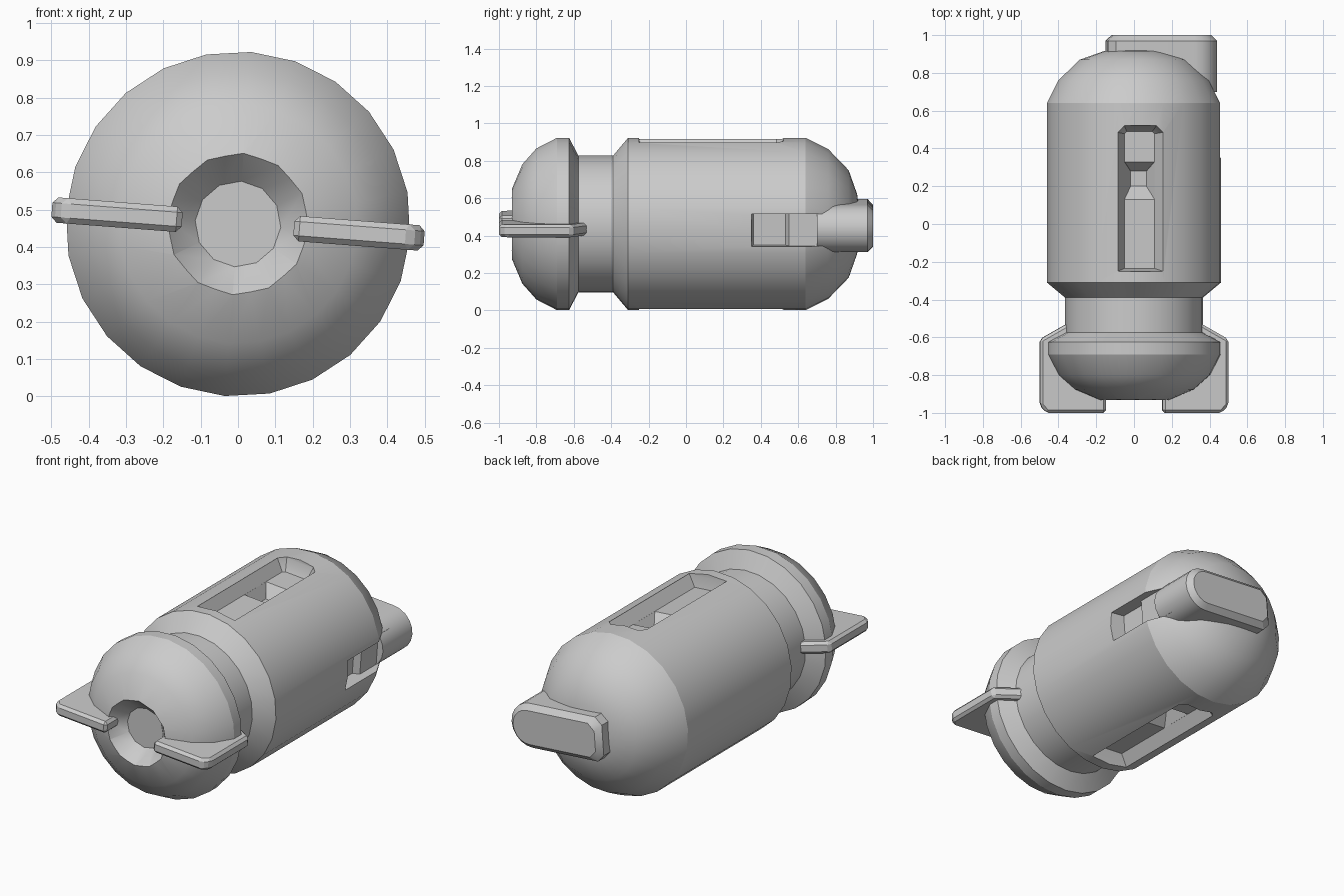
import bpy, bmesh
from math import sin, cos, pi, radians
from mathutils import Matrix, Vector

if "Cube" in bpy.data.objects:
    bpy.data.objects.remove(bpy.data.objects["Cube"])

# The whole model is rolled slightly about its long (y) axis
FRAME = Matrix.Translation((0, 0, 0.462)) @ Matrix.Rotation(radians(4.4), 4, 'Y')


def loft(name, rings, turn=0.0):
    """Skin closed rings of equal length and cap both ends."""
    mat = FRAME @ Matrix.Rotation(turn, 4, 'Y')
    bm = bmesh.new()
    vs = [[bm.verts.new(mat @ Vector(p)) for p in r] for r in rings]
    n = len(rings[0])
    for a, b in zip(vs, vs[1:]):
        for i in range(n):
            j = (i + 1) % n
            bm.faces.new((a[i], a[j], b[j], b[i]))
    bm.faces.new(vs[0])
    bm.faces.new(vs[-1])
    bmesh.ops.recalc_face_normals(bm, faces=bm.faces)
    me = bpy.data.meshes.new(name)
    bm.to_mesh(me)
    bm.free()
    ob = bpy.data.objects.new(name, me)
    bpy.context.collection.objects.link(ob)
    return ob


def lathe(name, profile, sides):
    return loft(name, [[(r * sin(2 * pi * i / sides), y, r * cos(2 * pi * i / sides))
                        for i in range(sides)] for y, r in profile])


def rect(w, y0, y1, z, c=0.001):
    """Slot outline at height z with two clipped corners at the back end."""
    return [(x, y, z) for x, y in ((-w, y0), (w, y0), (w, y1 - c),
                                   (w - c, y1), (c - w, y1), (-w, y1 - c))]


def activate(ob):
    bpy.ops.object.select_all(action='DESELECT')
    ob.select_set(True)
    bpy.context.view_layer.objects.active = ob


def cut(ob, cutter):
    m = ob.modifiers.new("cut", 'BOOLEAN')
    m.operation, m.solver, m.object = 'DIFFERENCE', 'EXACT', cutter
    activate(ob)
    bpy.ops.object.modifier_apply(modifier=m.name)
    bpy.data.objects.remove(cutter, do_unlink=True)


def smooth(ob, angle=30):
    activate(ob)
    bpy.ops.object.shade_smooth_by_angle(angle=radians(angle))


# Main shell: front dome, neck, barrel and rear dome
shell = lathe("shell", [
    (-0.95, 0.13), (-0.93, 0.19), (-0.875, 0.32), (-0.80, 0.405), (-0.69, 0.462),
    (-0.625, 0.462), (-0.575, 0.366), (-0.39, 0.366), (-0.31, 0.462), (0.64, 0.462),
    (0.76, 0.402), (0.87, 0.288), (0.915, 0.16), (0.93, 0.03)], 24)

# Conical nozzle recess in the front
cut(shell, lathe("nozzle_cutter", [(-1.01, 0.265), (-0.85, 0.115)], 12))

# Long slots in top and bottom, each with a deeper pit
for turn in (0, pi):
    cut(shell, loft("slot_cutter", [rect(0.08, -0.235, 0.49, 0.38, 0.012),
                                    rect(0.12, -0.25, 0.52, 0.444, 0.035),
                                    rect(0.125, -0.255, 0.525, 0.55, 0.035)], turn))
    cut(shell, loft("pit_cutter", [rect(0.042, 0.20, 0.28, 0.31),
                                   rect(0.08, 0.13, 0.33, 0.381)], turn))

# Side slot leading to the rear pod
cut(shell, loft("side_slot_cutter", [rect(0.085, 0.36, 0.80, 0.37),
                                     rect(0.09, 0.34, 0.82, 0.55)], pi / 2))
smooth(shell, 25)

# Raised step inside the side slot
smooth(loft("side_slot_step", [rect(0.088, 0.52, 0.80, 0.35),
                               rect(0.088, 0.55, 0.80, 0.405)], pi / 2))


# Rear pod: half-round on one end, blunt on the other
def pod_ring(y, d):
    h, cx, left = 0.127 - d, 0.315, -0.145 + d
    arc = [(cx + h * sin(pi * i / 10), y, h * cos(pi * i / 10)) for i in range(11)]
    return arc + [(left + 0.04, y, -h), (left, y, 0.04 - h), (left, y, h - 0.04), (left + 0.04, y, h)]


smooth(loft("rear_pod", [pod_ring(0.70, 0), pod_ring(0.97, 0), pod_ring(1.0, 0.03)]))

# Pair of flat front fins
for side, s in (("left", -1), ("right", 1)):
    outline = [(0.15, -1), (0.465, -1), (0.5, -0.96), (0.5, -0.61), (0.36, -0.53), (0.15, -0.53)]
    fin = loft(side + "_fin", [[(s * x, y, z) for x, y in outline] for z in (-0.034, 0.034)])
    bev = fin.modifiers.new("bevel", 'BEVEL')
    bev.width, bev.segments = 0.015, 1
